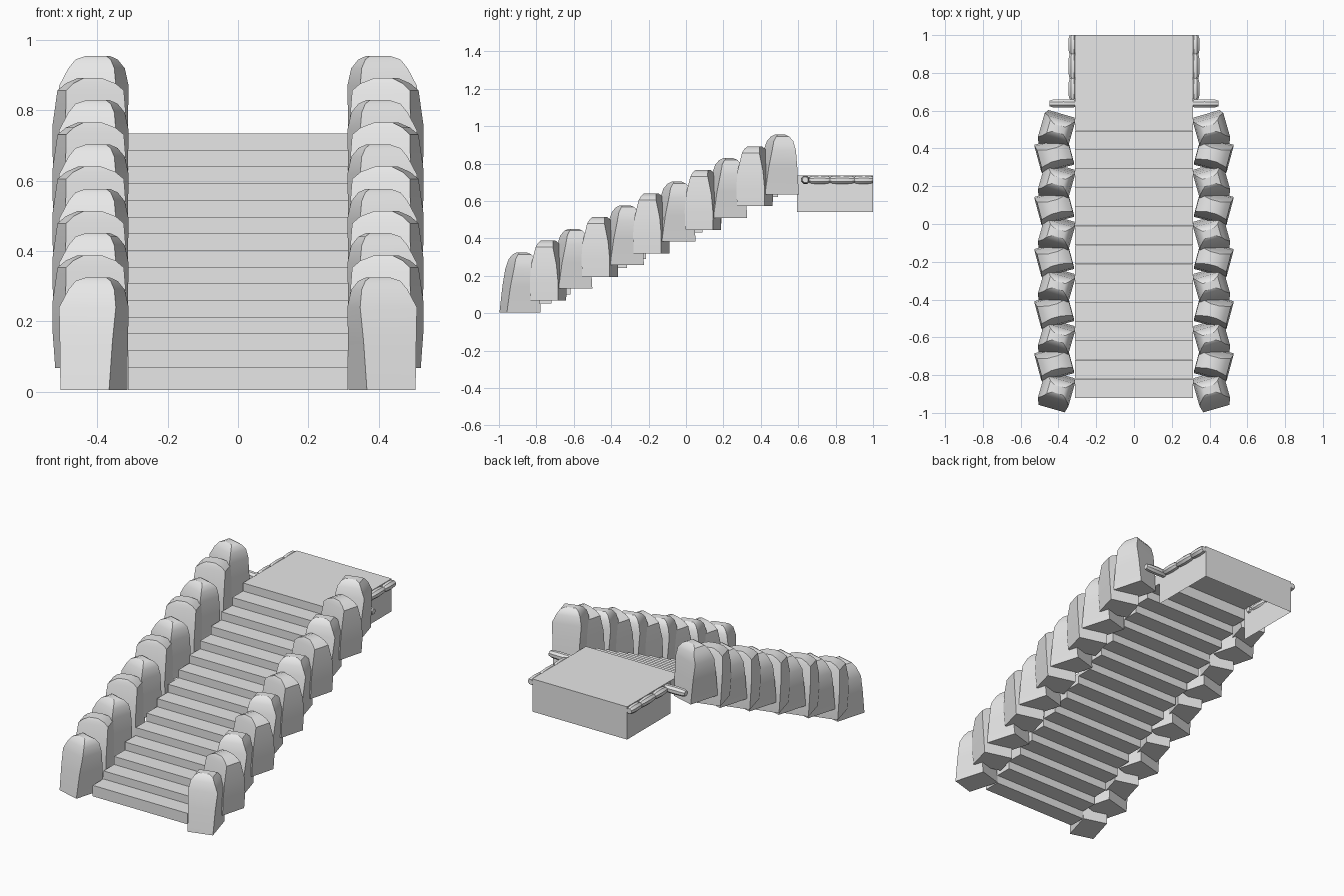
import bpy, bmesh, math
from mathutils import Matrix, Vector

cube = bpy.data.objects.get("Cube")
if cube:
    bpy.data.objects.remove(cube, do_unlink=True)

stone_grey = bpy.data.materials.new("stone_grey")
stone_grey.use_nodes = True
GREY = (0.8, 0.8, 0.8, 1)
stone_grey.diffuse_color = GREY
stone_grey.node_tree.nodes["Principled BSDF"].inputs["Base Color"].default_value = GREY


def finish(bm, name, smooth=False):
    bmesh.ops.recalc_face_normals(bm, faces=bm.faces)
    mesh = bpy.data.meshes.new(name)
    bm.to_mesh(mesh)
    bm.free()
    mesh.materials.append(stone_grey)
    obj = bpy.data.objects.new(name, mesh)
    bpy.context.collection.objects.link(obj)
    if smooth:
        bpy.ops.object.select_all(action='DESELECT')
        obj.select_set(True)
        bpy.context.view_layer.objects.active = obj
        bpy.ops.object.shade_smooth_by_angle(angle=math.radians(32))
    return obj


def box(bm, x, y0, y1, z0, z1):
    scale = Matrix.Diagonal((2 * x, y1 - y0, z1 - z0, 1))
    move = Matrix.Translation((0, (y0 + y1) / 2, (z0 + z1) / 2))
    return bmesh.ops.create_cube(bm, size=1, matrix=move @ scale)


def loft(bm, rings):
    loops = [[bm.verts.new(p) for p in ring] for ring in rings]
    for low, high in zip(loops, loops[1:]):
        for k in range(len(low)):
            n = (k + 1) % len(low)
            bm.faces.new((low[k], low[n], high[n], high[k]))
    bm.faces.new(loops[0])
    bm.faces.new(loops[-1])


# Stair treads
for i in range(15):
    bm = bmesh.new()
    y = -0.92 + 0.101 * i
    z = 0.005 + 0.0475 * i
    box(bm, 0.313, y, y + 0.1, z, z + 0.065)
    finish(bm, f"step_{i + 1}")

# Landing, an open shell without underside or front wall
bm = bmesh.new()
box(bm, 0.312, 0.593, 1.0, 0.54, 0.735)
bm.normal_update()
hidden = [f for f in bm.faces if f.normal.z < -0.5 or f.normal.y < -0.5]
bmesh.ops.delete(bm, geom=hidden, context='FACES')
finish(bm, "landing")

# Boulder cross-sections: height, half width, half depth, sideways and forward shift
TALL = [(0, .072, .094, 0, -.012), (.14, .078, .08, 0, -.008),
        (.235, .084, .066, 0, -.004), (.285, .068, .054, .008, 0),
        (.31, .052, .036, .008, 0), (.32, .03, .02, .012, 0)]
BROAD = [(0, .085, .076, .004, 0), (.1, .088, .078, 0, 0),
         (.19, .09, .07, 0, 0), (.285, .085, .048, .003, 0),
         (.305, .062, .042, .003, 0), (.32, .026, .034, 0, 0)]


def boulder(name, sections, side, x, y, z, turn):
    bm = bmesh.new()
    rot = Matrix.Rotation(math.radians(turn), 3, 'Z')
    rings = []
    for h, w, d, sx, sy in sections:
        ring = []
        for cx, cy in ((-1, -1), (1, -1), (1, 1), (-1, 1)):
            p = rot @ Vector((cx * w + sx, cy * d, 0))
            ring.append((side * (p.x + x), p.y + y + sy, z + h))
        rings.append(ring)
    loft(bm, rings)
    finish(bm, name, True)


# Boulders climbing both sides, two alternating shapes
for side, label in ((1, "right"), (-1, "left")):
    # Shapes are laid out on the -x side, then mirrored
    label = "left" if side < 0 else "right"
    for i in range(11):
        y, z = -0.875 + 0.138 * i, 0.005 + 0.063 * i
        if i % 2 == 0:
            boulder(f"{label}_tall_boulder_{i}", TALL, side, -0.41, y, z, -16)
        else:
            boulder(f"{label}_broad_boulder_{i}", BROAD, side, -0.422, y, z, 15)


def log(name, start, end, radius):
    # Short rounded edging stone swelling in the middle
    bm = bmesh.new()
    a, b = Vector(start), Vector(end)
    across = (b - a).cross(Vector((0, 0, 1))).normalized()
    rings = []
    for t, s in ((0, .7), (.12, .95), (.5, 1.05), (.88, .95), (1, .7)):
        ring = []
        for k in range(8):
            ang = math.tau * (k + 0.5) / 8
            off = across * math.cos(ang) + Vector((0, 0, math.sin(ang)))
            ring.append(a.lerp(b, t) + off * radius * s)
        rings.append(ring)
    loft(bm, rings)
    finish(bm, name, True)


# Edging stones along the landing
for side, label in ((1, "left"), (-1, "right")):
    for k, (y0, y1) in enumerate(((.66, .77), (.77, .9), (.9, 1.0))):
        log(f"{label}_edging_{k + 1}", (side * .325, y0, .713), (side * .325, y1, .713), .023)
    log(f"{label}_cross_edging", (side * .3, .638, .713), (side * .448, .638, .713), .023)
